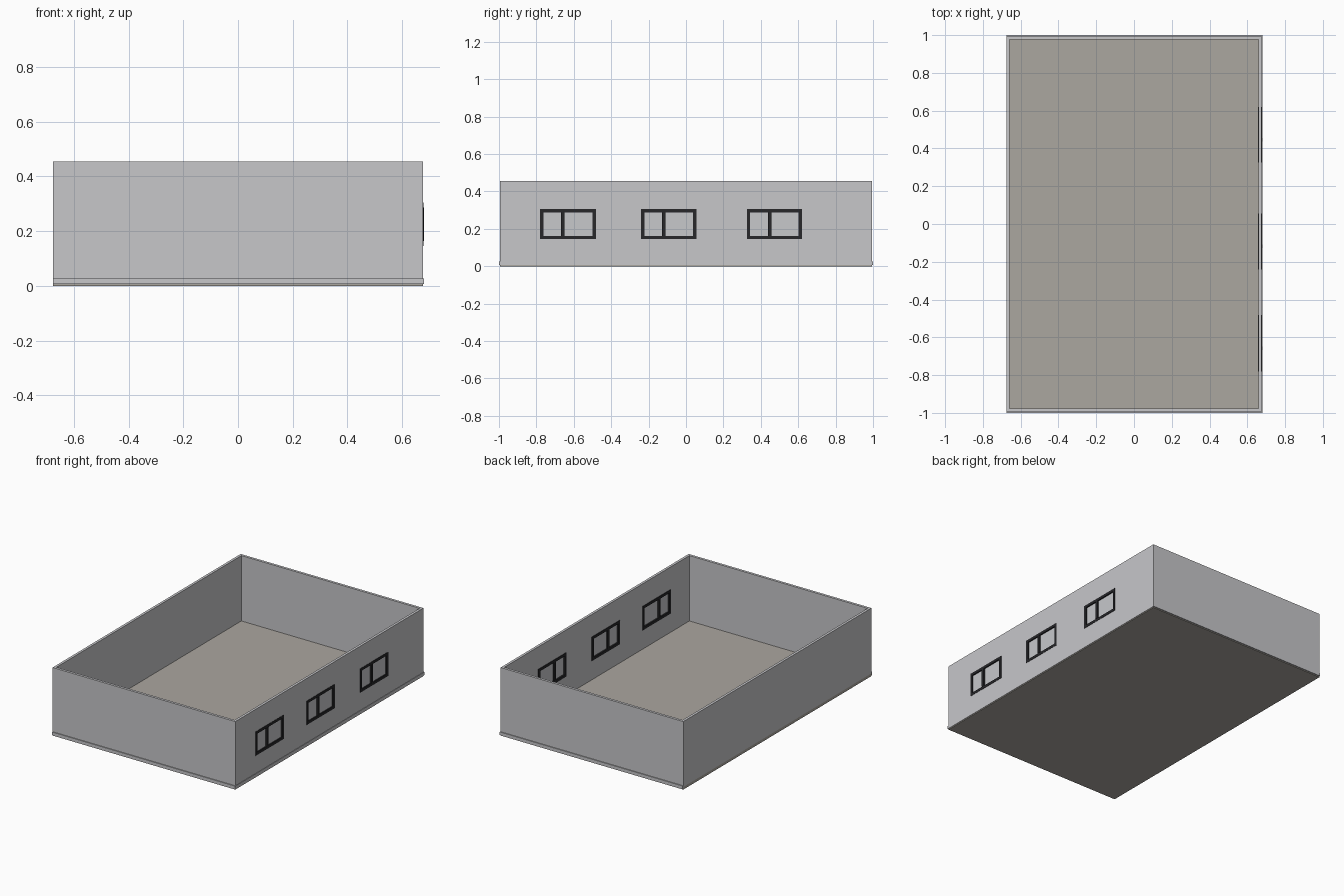
import bpy, bmesh
from mathutils import Vector, Matrix

if "Cube" in bpy.data.objects:
    bpy.data.objects.remove(bpy.data.objects["Cube"])


def material(name, rgb):
    m = bpy.data.materials.new(name)
    m.diffuse_color = (*rgb, 1)
    m.use_nodes = True
    m.node_tree.nodes["Principled BSDF"].inputs["Base Color"].default_value = m.diffuse_color
    return m


WALL = material("wall grey", (0.57, 0.57, 0.59))
FLOOR = material("floor taupe", (0.41, 0.385, 0.35))
FRAME = material("frame charcoal", (0.02, 0.02, 0.023))
GLASS = material("glass grey", (0.57, 0.58, 0.60))


def add_box(bm, lo, hi):
    lo, hi = Vector(lo), Vector(hi)
    size = hi - lo
    bmesh.ops.create_cube(bm, size=1, matrix=Matrix.Translation((lo + hi) / 2)
                          @ Matrix.Diagonal((*size, 1)))


def boxes(name, mat, spans):
    bm = bmesh.new()
    for lo, hi in spans:
        add_box(bm, lo, hi)
    me = bpy.data.meshes.new(name)
    bm.to_mesh(me)
    bm.free()
    me.materials.append(mat)
    ob = bpy.data.objects.new(name, me)
    bpy.context.collection.objects.link(ob)
    return ob


X, Y, TOP, BASE, T = 0.676, 0.994, 0.455, 0.018, 0.017
Z0, Z1, B = 0.145, 0.305, 0.018
WINDOWS = [(-0.78, -0.482), (-0.24, 0.055), (0.325, 0.62)]

# floor slab, and the low plinth lip around front, back and right
boxes("floor", FLOOR, [((-X, -Y, 0), (X, Y, BASE))])
boxes("plinth", WALL, [
    ((-X, -1, 0.006), (X + 0.003, -Y, 0.026)),
    ((-X, Y, 0.006), (X + 0.003, 1, 0.026)),
    ((X, -Y, 0.006), (X + 0.003, Y, 0.026))])

# wall ring, made from an outer box minus the room and window openings
walls = boxes("walls", WALL, [((-X, -Y, BASE), (X, Y, TOP))])
room = boxes("room_cutter", WALL, [((-X + T, -Y + T, -0.1), (X - T, Y - T, 1))])
holes = boxes("window_cutter", WALL,
              [((X - 0.1, a + 0.004, Z0 + 0.004), (X + 0.1, b - 0.004, Z1 - 0.004))
               for a, b in WINDOWS])
bpy.context.view_layer.objects.active = walls
for cutter in (room, holes):
    mod = walls.modifiers.new("cut", 'BOOLEAN')
    mod.operation = 'DIFFERENCE'
    mod.solver = 'EXACT'
    mod.object = cutter
    bpy.ops.object.modifier_apply(modifier=mod.name)
    bpy.data.objects.remove(cutter, do_unlink=True)

# sliding windows: outer frame, narrower protruding sash, glass
for i, (a, b) in enumerate(WINDOWS, 1):
    x0, x1 = X - T - 0.003, X + 0.002
    m = a + 0.122
    boxes(f"window_frame_{i}", FRAME, [
        ((x0, a, Z0), (x1, b, Z0 + B)),
        ((x0, a, Z1 - B), (x1, b, Z1)),
        ((x0, a, Z0 + B), (x1, a + B, Z1 - B)),
        ((x0, b - B, Z0 + B), (x1, b, Z1 - B)),
        ((x0, m - B / 2, Z0 + B), (X + 0.004, m + B / 2, Z1 - B))])
    boxes(f"window_glass_{i}", GLASS, [
        ((X - 0.010, a + B, Z0 + B), (X - 0.006, b - B, Z1 - B))])
